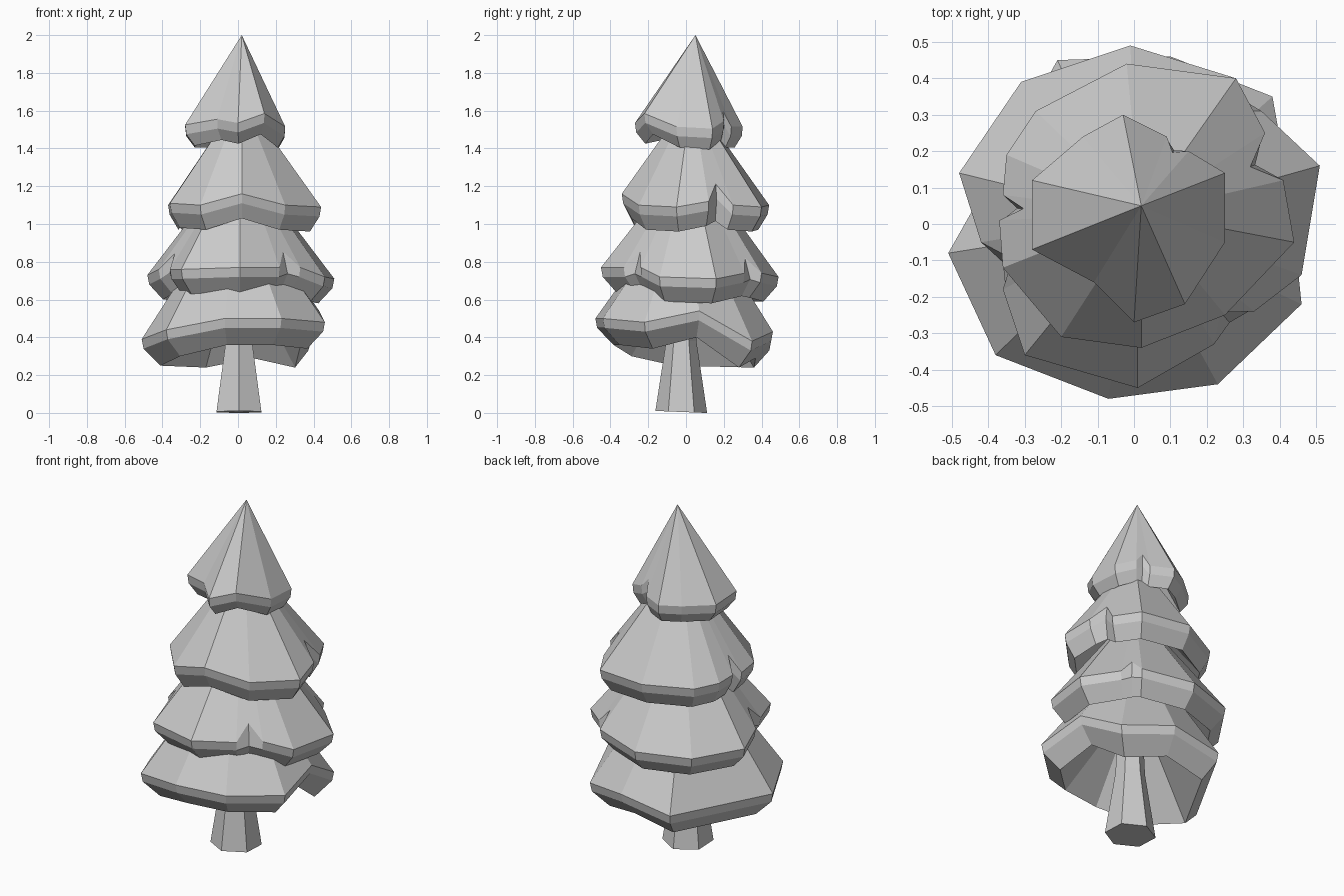
import bpy
import bmesh
import math
from mathutils import Vector

default_cube = bpy.data.objects.get("Cube")
if default_cube:
    bpy.data.objects.remove(default_cube, do_unlink=True)

# Single flat colour
grey = bpy.data.materials.new("light_grey")
grey.use_nodes = True
colour = (0.6, 0.6, 0.6, 1)
grey.diffuse_color = colour
grey.node_tree.nodes["Principled BSDF"].inputs["Base Color"].default_value = colour


def finish(name, bm):
    """Turn a bmesh into a flat shaded object."""
    bmesh.ops.recalc_face_normals(bm, faces=bm.faces[:])
    mesh = bpy.data.meshes.new(name)
    bm.to_mesh(mesh)
    bm.free()
    mesh.materials.append(grey)
    obj = bpy.data.objects.new(name, mesh)
    bpy.context.collection.objects.link(obj)
    return obj


def add_ring(bm, points):
    return [bm.verts.new(point) for point in points]


def bridge(bm, upper, lower):
    count = len(upper)
    for i in range(count):
        j = (i + 1) % count
        bm.faces.new((upper[i], lower[i], lower[j], upper[j]))


def fan(bm, ring, centre):
    tip = bm.verts.new(centre)
    for i, vert in enumerate(ring):
        bm.faces.new((tip, vert, ring[(i + 1) % len(ring)]))


def scaled(point, axis, factor, drop):
    """Move a rim point towards the tier axis and down."""
    flat = Vector((point.x - axis.x, point.y - axis.y, 0)) * factor
    return Vector((axis.x + flat.x, axis.y + flat.y, point.z - drop))


def foliage_tier(name, apex, level, rim, notches, shrink=0.83, drop=0.13, hollow=0.3):
    """Cone with a bevelled, drooping rim; rim is (x, y, rise) in hundredths.
    notches maps a rim index to the cut that follows it: its depth up the
    cone, and how much of that depth carries on down the rim."""
    bm = bmesh.new()
    axis = Vector(apex)
    corners = [Vector((x / 100, y / 100, level + rise / 100)) for x, y, rise in rim]
    edge, middle, lower = [], [], []
    for i, corner in enumerate(corners):
        edge.append(corner)
        middle.append(scaled(corner, axis, 0.98, 0.05))
        lower.append(scaled(corner, axis, shrink, drop))
        if i in notches:
            depth, follow = notches[i]
            chord = corner.lerp(corners[(i + 1) % len(corners)], 0.5)
            edge.append(chord.lerp(axis, depth))
            middle.append(scaled(chord.lerp(axis, depth * follow), axis, 0.98, 0.05))
            lower.append(scaled(chord.lerp(axis, depth * follow / 2), axis, shrink, drop))
    rings = [add_ring(bm, ring) for ring in (edge, middle, lower)]
    fan(bm, rings[0], apex)
    bridge(bm, rings[0], rings[1])
    bridge(bm, rings[1], rings[2])
    # Hollow underside
    fan(bm, rings[2], (axis.x, axis.y, level + hollow))
    return finish(name, bm)


# Foliage, from the treetop down
foliage_tier("top_foliage", (0.02, 0.05, 2), 1.515, [
    (-28, -7, 1), (-11, -16, 4), (0, -27, 2), (14, -22, 7), (25, -5, 0),
    (25, 14, -1), (15, 20, 3), (9, 24, 0), (-3, 30, 0),
    (-14, 24, 0), (-28, 12, 0)], {6: (0.14, 0.6)}, drop=0.11)

foliage_tier("upper_foliage", (0.02, 0.03, 1.68), 1.09, [
    (-36, -12, 2), (-20, -31, 1), (2, -34, 7), (25, -25, 1), (44, -5, 0),
    (41, 12, 3), (36, 25, 1), (28, 40, 0), (-2, 44, 1),
    (-27, 31, 0), (-35, 19, 1), (-36, 8, 2), (-37, 1, 1)],
    {5: (0.18, 0.7), 11: (0.16, 0.6)}, shrink=0.86)

foliage_tier("middle_foliage", (0.01, 0.02, 1.37), 0.73, [
    (-30, -36, 3), (1, -45, 4), (22, -33, 4), (33, -24, 4),
    (46, -14, -1), (51, 16, -2), (35, 31, 1), (28, 40, 1),
    (-1, 49, -1), (-31, 39, -1), (-48, 14, 0), (-42, -5, 3), (-36, -18, 3)],
    {2: (0.14, 0.2), 6: (0.13, 0.2), 11: (0.14, 0.4)})

foliage_tier("lower_foliage", (-0.01, 0, 1.17), 0.44, [
    (-51, -8, -5), (-38, -36, 0), (-7, -48, 6), (23, -44, 6), (46, -22, 4),
    (43, 7, 10), (38, 35, -6), (10, 46, -1), (-21, 45, -6)],
    {}, shrink=0.8, drop=0.14, hollow=0.4)

# Flared six-sided trunk
trunk_bm = bmesh.new()
trunk_rings = []
for height, radius in ((0.85, 0.06), (0.38, 0.08), (0.005, 0.137)):
    trunk_rings.append(add_ring(trunk_bm, [
        (0.005 + radius * math.sin(math.tau * i / 6),
         -0.025 + radius * math.cos(math.tau * i / 6), height)
        for i in range(6)]))
for vert in trunk_rings[-1]:
    vert.co.z -= 0.04 * (vert.co.y + 0.025)
bridge(trunk_bm, trunk_rings[0], trunk_rings[1])
bridge(trunk_bm, trunk_rings[1], trunk_rings[2])
trunk_bm.faces.new(trunk_rings[0])
trunk_bm.faces.new(trunk_rings[-1])
finish("trunk", trunk_bm)
